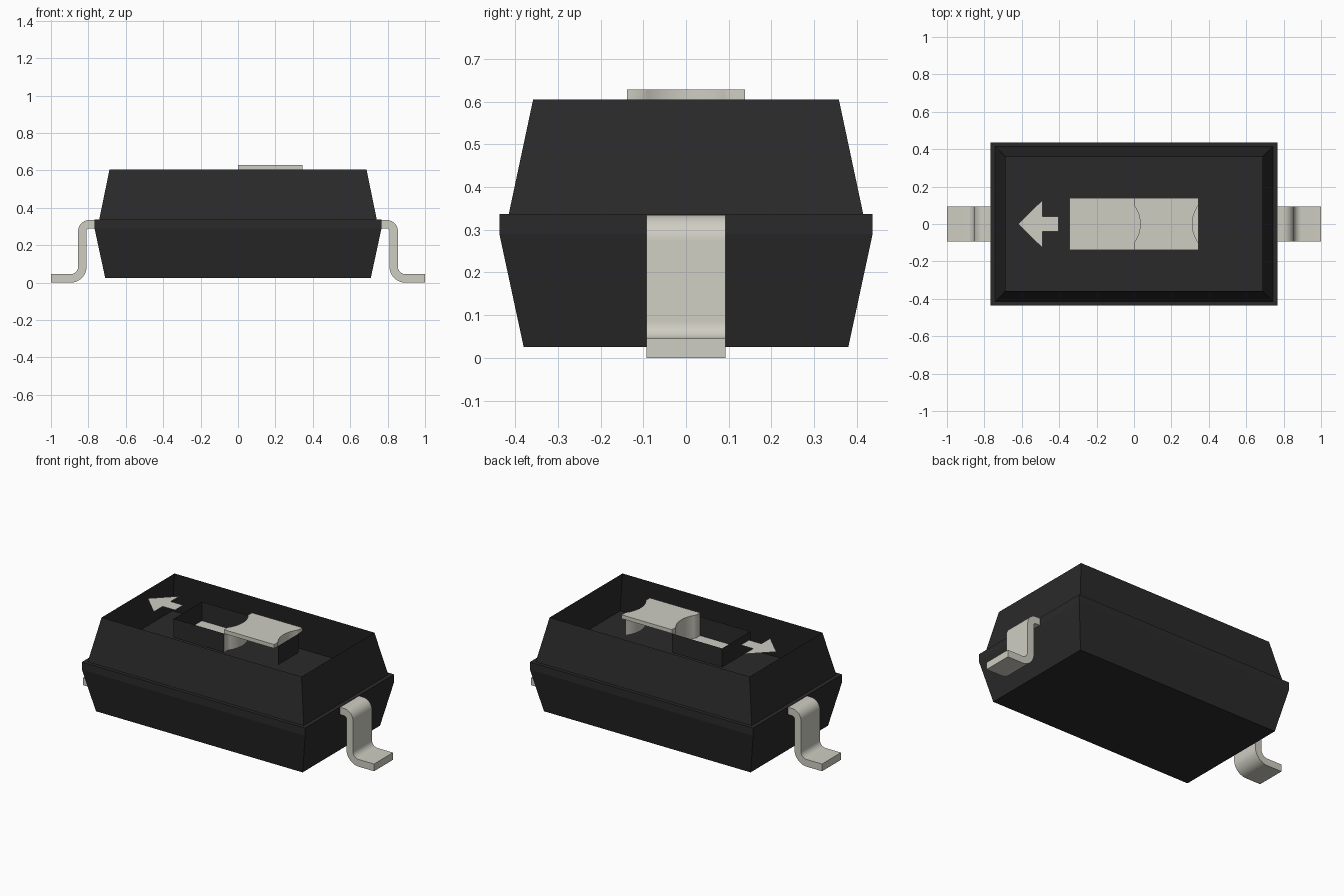
import bpy, bmesh, math

cube = bpy.data.objects.get("Cube")
if cube:
    bpy.data.objects.remove(cube, do_unlink=True)


def material(name, rgb):
    m = bpy.data.materials.new(name)
    m.use_nodes = True
    m.diffuse_color = (*rgb, 1)
    bsdf = next(n for n in m.node_tree.nodes if n.type == 'BSDF_PRINCIPLED')
    bsdf.inputs["Base Color"].default_value = (*rgb, 1)
    bsdf.inputs["Roughness"].default_value = 0.6
    return m


BLACK = material("black plastic", (0.024, 0.023, 0.023))
GREY = material("warm light grey", (0.62, 0.61, 0.54))


def finish(name, bm, mat, recalc=True, smooth=False):
    bmesh.ops.remove_doubles(bm, verts=bm.verts, dist=1e-5)
    if recalc:
        bmesh.ops.recalc_face_normals(bm, faces=bm.faces)
    me = bpy.data.meshes.new(name)
    bm.to_mesh(me)
    bm.free()
    me.materials.append(mat)
    ob = bpy.data.objects.new(name, me)
    bpy.context.collection.objects.link(ob)
    if smooth:
        bpy.ops.object.select_all(action='DESELECT')
        ob.select_set(True)
        bpy.context.view_layer.objects.active = ob
        bpy.ops.object.shade_smooth_by_angle(angle=math.radians(35))
    return ob


def face(bm, pts):
    return bm.faces.new([bm.verts.new(p) for p in pts])


def strip(bm, path, z0, z1):
    """Upright wall along a plan path."""
    for (ax, ay), (bx, by) in zip(path, path[1:]):
        face(bm, [(ax, ay, z0), (bx, by, z0), (bx, by, z1), (ax, ay, z1)])


def rings(bm, levels, bottom, top):
    """Rectangular shell through (half x, half y, z) levels."""
    loops = [[bm.verts.new((sx * hx, sy * hy, z))
              for sx, sy in ((-1, -1), (1, -1), (1, 1), (-1, 1))]
             for hx, hy, z in levels]
    for lo, hi in zip(loops, loops[1:]):
        for i in range(4):
            j = (i + 1) % 4
            bm.faces.new((lo[i], lo[j], hi[j], hi[i]))
    if bottom:
        bm.faces.new(loops[0][::-1])
    if top:
        bm.faces.new(loops[-1])


def arc(cx, cz, r, a0, a1, n=10):
    return [(cx + r * math.cos(math.radians(a0 + (a1 - a0) * i / n)),
             cz + r * math.sin(math.radians(a0 + (a1 - a0) * i / n)))
            for i in range(n + 1)]


# Housing: closed base with a flange, and an open tapered cover
bm = bmesh.new()
rings(bm, [(0.71, 0.38, 0.025), (0.767, 0.437, 0.29), (0.767, 0.437, 0.337)], True, True)
finish("base", bm, BLACK)
TOP, FLOOR, KNOB = 0.605, 0.487, 0.629
bm = bmesh.new()
rings(bm, [(0.742, 0.415, 0.337), (0.687, 0.358, TOP)], False, False)
finish("cover", bm, BLACK, recalc=False)

# Plan curves of the slider's hollowed ends
SX, SY, AY, DEPTH = 0.345, 0.138, 0.1, 0.033
R = (AY ** 2 + DEPTH ** 2) / (2 * DEPTH)
half = math.degrees(math.asin(AY / R))
left_arc = arc(DEPTH - R, 0, R, -half, half, 16)
right_arc = [(SX - x, y) for x, y in left_arc]
left_end = [(0, -SY)] + left_arc + [(0, SY)]
right_end = [(SX, -SY)] + right_arc + [(SX, SY)]

# Slot walls, left open where the slider fills the slot
bm = bmesh.new()
strip(bm, [(0, SY), (-SX, SY), (-SX, -SY), (0, -SY)], FLOOR, TOP)
strip(bm, [(SX, -AY), (SX, AY)], FLOOR, TOP)
finish("slot_walls", bm, BLACK, recalc=False)

# Slot floor on both sides of the slider
bm = bmesh.new()
face(bm, [(x, y, FLOOR) for x, y in [(-SX, -SY)] + left_end + [(-SX, SY)]])
face(bm, [(x, y, FLOOR) for x, y in right_arc[::-1]])
for f in bm.faces:
    f.normal_update()
    if f.normal.z < 0:
        f.normal_flip()
finish("slot_floor", bm, GREY, recalc=False)

# Slider: top, rim sides and hollowed ends
bm = bmesh.new()
face(bm, [(x, y, KNOB) for x, y in right_end + left_end[::-1]])
strip(bm, [(0, -SY), (SX, -SY)], TOP, KNOB)
strip(bm, [(SX, SY), (0, SY)], TOP, KNOB)
strip(bm, left_end[::-1], TOP, KNOB)
strip(bm, right_end, TOP, KNOB)
strip(bm, left_end[::-1], FLOOR, TOP)
strip(bm, right_arc, FLOOR, TOP)
finish("slider", bm, GREY, recalc=False, smooth=True)

# Direction arrow, flush with the rim of the cover
bm = bmesh.new()
face(bm, [(x, y, TOP) for x, y in
          [(-0.62, 0), (-0.49, -0.127), (-0.49, -0.04), (-0.405, -0.04),
           (-0.405, 0.04), (-0.49, 0.04), (-0.49, 0.127)]])
finish("arrow", bm, GREY, recalc=False)

# Bent leads at both ends
profile = ([(0.76, 0.335)] + arc(0.795, 0.275, 0.06, 90, 0)
           + arc(0.895, 0.085, 0.04, 180, 270) + [(1.0, 0.045), (1.0, 0.0)]
           + arc(0.895, 0.085, 0.085, 270, 180)
           + arc(0.795, 0.275, 0.015, 0, 90) + [(0.76, 0.29)])
for name, s in (("left_lead", 1), ("right_lead", -1)):
    bm = bmesh.new()
    f = face(bm, [(s * x, -0.093, z) for x, z in profile])
    ext = bmesh.ops.extrude_face_region(bm, geom=[f])
    bmesh.ops.translate(bm, vec=(0, 0.186, 0),
                        verts=[v for v in ext["geom"] if isinstance(v, bmesh.types.BMVert)])
    finish(name, bm, GREY, smooth=True)
